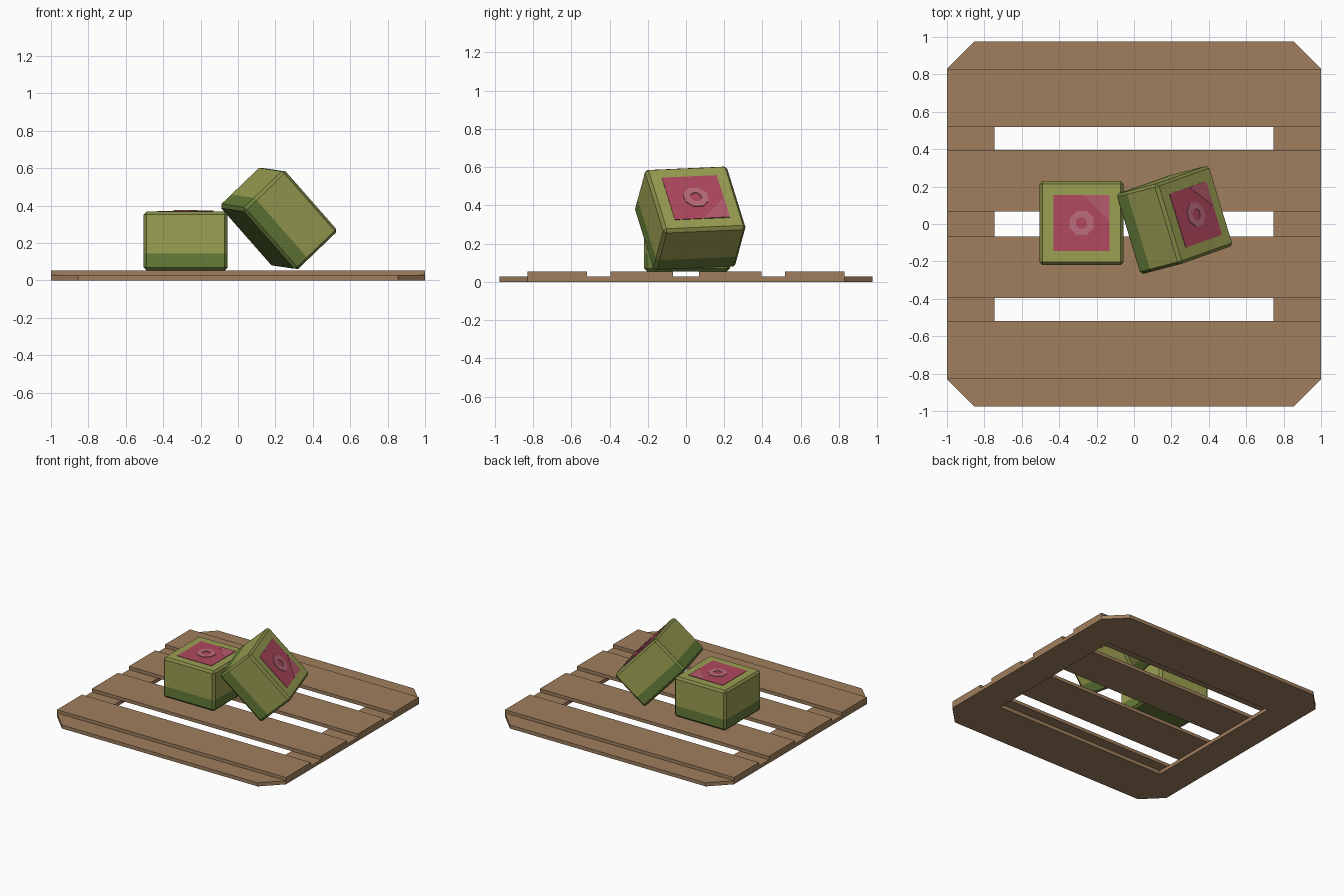
import bpy, bmesh
from math import radians, cos, sin, pi
from mathutils import Matrix, Euler

if "Cube" in bpy.data.objects:
    bpy.data.objects.remove(bpy.data.objects["Cube"], do_unlink=True)


def material(name, rgb):
    m = bpy.data.materials.new(name)
    m.use_nodes = True
    m.diffuse_color = (*rgb, 1)
    m.node_tree.nodes["Principled BSDF"].inputs["Base Color"].default_value = (*rgb, 1)
    return m


wood = material("wood", (0.35, 0.21, 0.11))
olive = material("olive green", (0.33, 0.35, 0.085))
moss = material("moss green", (0.13, 0.2, 0.04))
rim = material("rim green", (0.22, 0.25, 0.06))
pink = material("label pink", (0.44, 0.065, 0.115))
pale = material("pale pink", (0.5, 0.15, 0.2))
rose = material("rose pink", (0.47, 0.105, 0.155))


def finish(name, bm, mats, matrix=None):
    bmesh.ops.recalc_face_normals(bm, faces=bm.faces)
    mesh = bpy.data.meshes.new(name)
    bm.to_mesh(mesh)
    bm.free()
    for m in mats:
        mesh.materials.append(m)
    obj = bpy.data.objects.new(name, mesh)
    bpy.context.collection.objects.link(obj)
    if matrix:
        obj.matrix_world = matrix
    return obj


def extrude_up(bm, faces, height):
    geo = bmesh.ops.extrude_face_region(bm, geom=faces)["geom"]
    verts = [g for g in geo if isinstance(g, bmesh.types.BMVert)]
    bmesh.ops.translate(bm, verts=verts, vec=(0, 0, height))


def prism(name, points, z, height, mat, matrix=None):
    bm = bmesh.new()
    face = bm.faces.new([bm.verts.new((x, y, z)) for x, y in points])
    extrude_up(bm, [face], height)
    return finish(name, bm, [mat], matrix)


def ring(name, outer, inner, z, height, mat, matrix=None):
    bm = bmesh.new()
    loops = [[bm.verts.new((x, y, z)) for x, y in pts] for pts in (outer, inner)]
    n = len(outer)
    faces = [bm.faces.new((loops[0][i], loops[0][(i + 1) % n],
                           loops[1][(i + 1) % n], loops[1][i])) for i in range(n)]
    extrude_up(bm, faces, height)
    return finish(name, bm, [mat], matrix)


def cut_rectangle(x, y, c):
    # rectangle with clipped corners, counter-clockwise
    return [(x, -y + c), (x, y - c), (x - c, y), (-x + c, y),
            (-x, y - c), (-x, -y + c), (-x + c, -y), (x - c, -y)]


def rectangle(x0, x1, y0, y1):
    return [(x0, y0), (x1, y0), (x1, y1), (x0, y1)]


# Pallet: clipped base frame with four slats across it
FRAME_H, SLAT_H = 0.028, 0.026
ring("base_frame", cut_rectangle(1, 0.975, 0.145), cut_rectangle(0.745, 0.6, 0.001),
     0, FRAME_H, wood)
for side, label in ((-1, "front"), (1, "back")):
    for near, far, place in ((0.067, 0.395, "inner"), (0.518, 0.83, "outer")):
        y0, y1 = sorted((side * near, side * far))
        prism(f"{label}_{place}_slat", rectangle(-1, 1, y0, y1), FRAME_H, SLAT_H, wood)

# Crates: bevelled box with a dark lower band and a label on the lid
WIDE, TALL, BAND = 0.45, 0.315, 0.09


def crate(name, location, angles):
    place = Matrix.Translation(location) @ Euler([radians(a) for a in angles]).to_matrix().to_4x4()
    bm = bmesh.new()
    bmesh.ops.create_cube(bm, size=1)
    bmesh.ops.scale(bm, verts=bm.verts, vec=(WIDE, WIDE, TALL))
    bmesh.ops.bevel(bm, geom=bm.edges[:], offset=0.016, segments=1, affect='EDGES')
    split = BAND - TALL / 2
    bmesh.ops.bisect_plane(bm, geom=bm.verts[:] + bm.edges[:] + bm.faces[:],
                           plane_co=(0, 0, split), plane_no=(0, 0, 1))
    bm.normal_update()
    for f in bm.faces:
        if f.calc_center_median().z < split:
            f.material_index = 1
        elif max(abs(c) for c in f.normal) < 0.95:
            f.material_index = 2
    finish(name + "_body", bm, [olive, moss, rim], place)

    # Label, its corner patch and eight-sided emblem
    top, half = TALL / 2, 0.15
    prism(name + "_label", rectangle(-half, half, -half, half), top - 0.001, 0.004, pink, place)
    prism(name + "_label_corner", [(half, 0.01), (half, half), (0.01, half)],
          top + 0.002, 0.003, rose, place)
    octagon = [[(r * cos(pi / 8 + i * pi / 4), r * sin(pi / 8 + i * pi / 4)) for i in range(8)]
               for r in (0.07, 0.032)]
    ring(name + "_emblem", octagon[0], octagon[1], top + 0.002, 0.005, pale, place)


deck = FRAME_H + SLAT_H
crate("upright_crate", (-0.28, 0.005, deck + TALL / 2), (0, 0, 0))
crate("leaning_crate", (0.217, 0.022, 0.332), (3.6, 47, 19.5))
